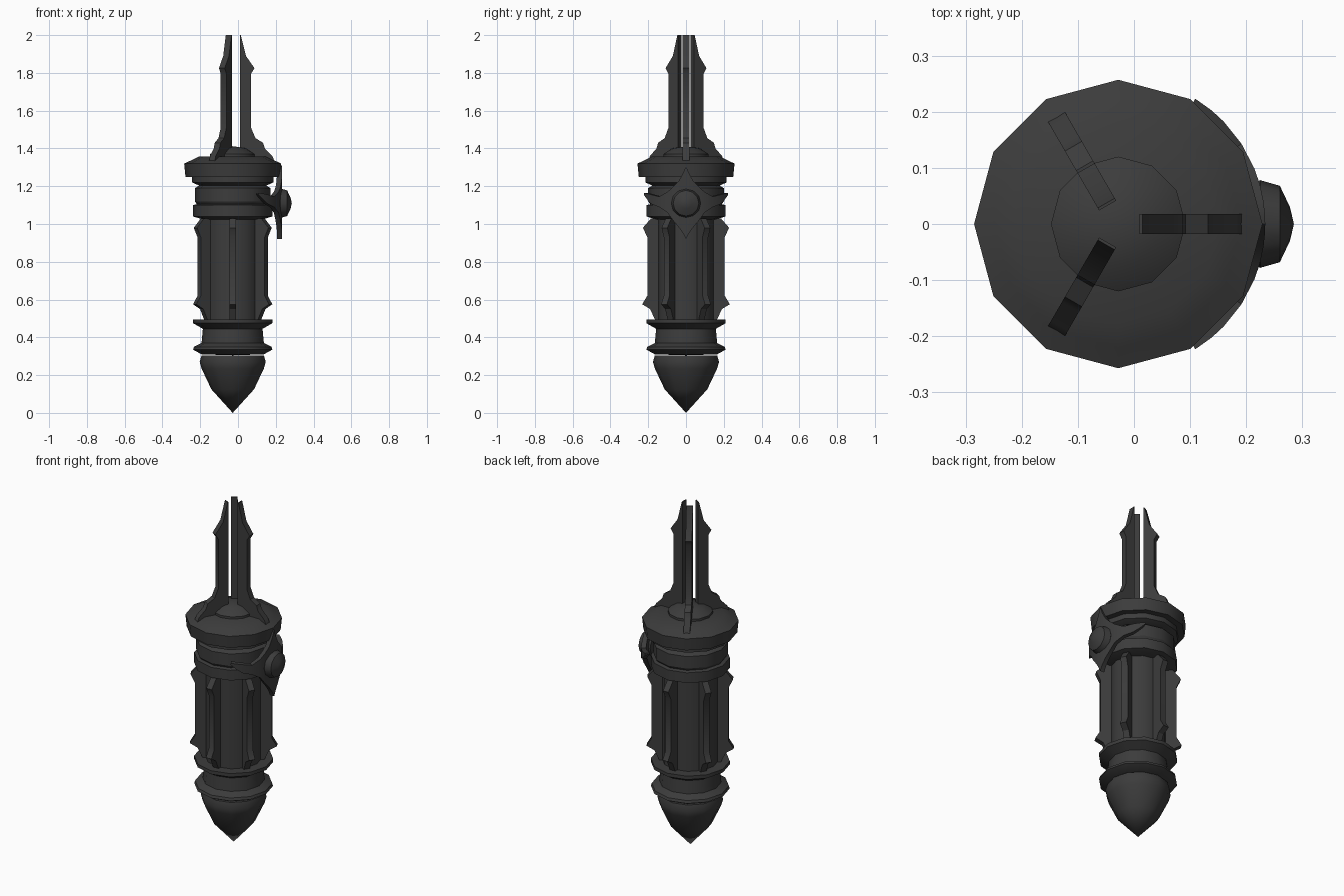
import bpy, bmesh
from math import cos, sin, pi, radians
from mathutils import Matrix, Vector

if "Cube" in bpy.data.objects:
    bpy.data.objects.remove(bpy.data.objects["Cube"])

CX = -0.028  # main axis offset in x

dark = bpy.data.materials.new("dark_metal")
dark.diffuse_color = (0.045, 0.045, 0.045, 1)
dark.use_nodes = True
dark.node_tree.nodes["Principled BSDF"].inputs["Base Color"].default_value = dark.diffuse_color


def finish(name, bm, matrix=Matrix.Translation((CX, 0, 0))):
    bm.transform(matrix)
    bmesh.ops.remove_doubles(bm, verts=bm.verts, dist=1e-5)
    bmesh.ops.recalc_face_normals(bm, faces=bm.faces)
    me = bpy.data.meshes.new(name)
    bm.to_mesh(me)
    bm.free()
    me.materials.append(dark)
    ob = bpy.data.objects.new(name, me)
    bpy.context.collection.objects.link(ob)
    bpy.ops.object.select_all(action='DESELECT')
    ob.select_set(True)
    bpy.context.view_layer.objects.active = ob
    bpy.ops.object.shade_smooth_by_angle(angle=radians(32))
    return ob


def lathe(name, profile, matrix=Matrix.Translation((CX, 0, 0)), n=12):
    """Revolve (radius, height) points around z."""
    bm = bmesh.new()
    vs = [bm.verts.new((r, 0, z)) for r, z in profile]
    es = [bm.edges.new(p) for p in zip(vs, vs[1:])]
    bmesh.ops.spin(bm, geom=vs + es, axis=(0, 0, 1), cent=(0, 0, 0),
                   angle=2 * pi, steps=n, use_merge=True)
    return finish(name, bm, matrix)


def fin(name, profile, angle, thick):
    """Flat radial plate from an (r, z) outline, turned around the axis."""
    bm = bmesh.new()
    f = bm.faces.new([bm.verts.new((r, -thick / 2, z)) for r, z in profile])
    ext = bmesh.ops.extrude_face_region(bm, geom=[f], use_keep_orig=True)
    bmesh.ops.translate(bm, vec=(0, thick, 0),
                        verts=[v for v in ext["geom"] if isinstance(v, bmesh.types.BMVert)])
    return finish(name, bm, Matrix.Translation((CX, 0, 0)) @ Matrix.Rotation(angle, 4, 'Z'))


# Turned parts of the body, bottom to top
lathe("pointed_tip", [(0, 0), (0.113, 0.125), (0.165, 0.235), (0.175, 0.27), (0.165, 0.305), (0, 0.305)])
lathe("lower_collar", [(0, 0.305), (0.165, 0.31), (0.21, 0.335), (0.205, 0.35), (0.165, 0.37),
                       (0.158, 0.445), (0.21, 0.475), (0.21, 0.495), (0, 0.495)])
lathe("shaft", [(0, 0.49), (0.15, 0.49), (0.15, 1.035), (0, 1.035)])
lathe("upper_collar", [(0, 1.025), (0.16, 1.025), (0.21, 1.04), (0.21, 1.1), (0.19, 1.105),
                       (0.2, 1.12), (0.2, 1.19), (0.175, 1.205), (0, 1.205)])
lathe("crown_ring", [(0, 1.2), (0.17, 1.2), (0.215, 1.22), (0.215, 1.25), (0.25, 1.25),
                     (0.257, 1.32), (0.22, 1.337), (0.18, 1.357), (0, 1.357)])
lathe("cap_dome", [(0.12, 1.35), (0.12, 1.37), (0.075, 1.4), (0, 1.412)])

# Six ribs around the shaft
rib = [(0.12, 0.49), (0.165, 0.495), (0.19, 0.55), (0.232, 0.575), (0.205, 0.62),
       (0.205, 0.93), (0.228, 0.98), (0.185, 1.03), (0.12, 1.03)]
for i in range(6):
    fin(f"rib_{i + 1}", rib, radians(30 + 60 * i), 0.035)

# Three tall prongs on the crown
prong = [(0.038, 1.33), (0.222, 1.33), (0.21, 1.36), (0.17, 1.4), (0.16, 1.43), (0.12, 1.455),
         (0.097, 1.51), (0.097, 1.795), (0.115, 1.825), (0.07, 1.89), (0.043, 2.0), (0.038, 2.0)]
for i in range(3):
    fin(f"prong_{i + 1}", prong, radians(120 * i), 0.035)

# Curved winged badge: columns of (arc length, low z, high z) wrapped round the collar
half = [(0.015, 0.95, 1.27), (0.04, 0.985, 1.225), (0.07, 1.02, 1.195), (0.1, 1.06, 1.17),
        (0.15, 1.09, 1.145), (0.2, 1.105, 1.155), (0.23, 1.125, 1.16), (0.265, 1.155, 1.165)]
cols = [(-a, lo, hi) for a, lo, hi in reversed(half)] + [(0, 0.92, 1.31)] + half
bm = bmesh.new()
rings = []
for a, lo, hi in cols:
    t = a / 0.26
    rings.append([bm.verts.new((r * cos(t), r * sin(t), z))
                  for r, z in ((0.235, lo), (0.262, lo), (0.262, hi), (0.235, hi))])
for p, q in zip(rings, rings[1:]):
    for k in range(4):
        bm.faces.new((p[k], p[(k + 1) % 4], q[(k + 1) % 4], q[k]))
bm.faces.new(rings[0])
bm.faces.new(rings[-1])
finish("winged_badge", bm)

# Round boss in the middle of the badge, facing +x
lathe("badge_boss", [(0, 0.19), (0.06, 0.19), (0.078, 0.225), (0.068, 0.26), (0.03, 0.278), (0, 0.285)],
      Matrix.Translation((0, 0, 1.11)) @ Matrix.Rotation(pi / 2, 4, 'Y'))
